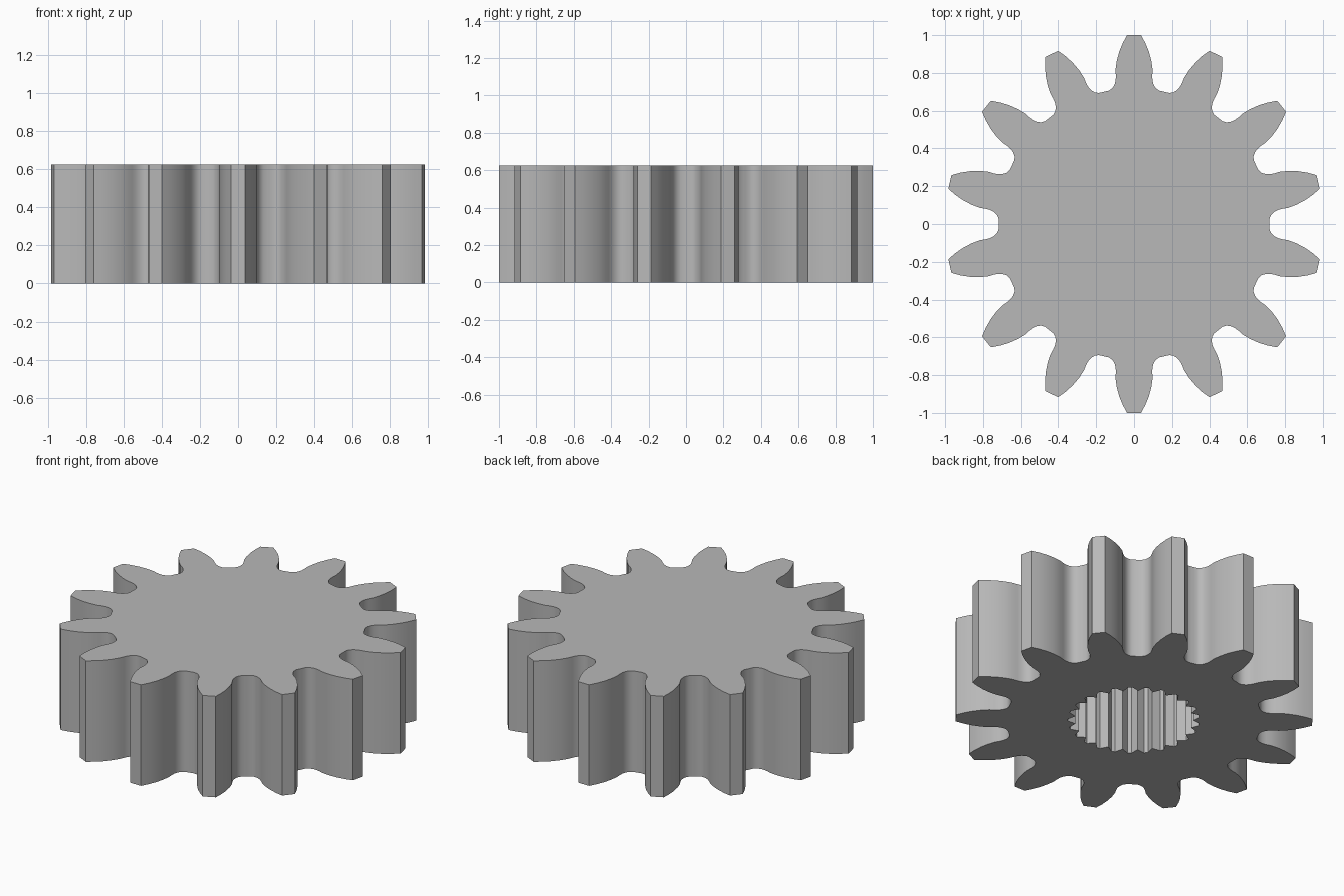
import bpy, bmesh, math
from mathutils import Matrix, Vector

HEIGHT = 0.625
TEETH = 14
BORE_TEETH = 25
BORE_DEPTH = 0.5

cube = bpy.data.objects.get("Cube")
if cube:
    bpy.data.objects.remove(cube, do_unlink=True)

grey = bpy.data.materials.new("plain_grey")
grey.use_nodes = True
colour = (0.48, 0.48, 0.48, 1)
grey.diffuse_color = colour
grey.node_tree.nodes["Principled BSDF"].inputs["Base Color"].default_value = colour


def prism(name, outline, z0, z1):
    """Extrude a closed outline from z0 to z1."""
    bm = bmesh.new()
    face = bm.faces.new([bm.verts.new((p.x, p.y, z0)) for p in outline])
    top = bmesh.ops.extrude_face_region(bm, geom=[face])["geom"]
    verts = [v for v in top if isinstance(v, bmesh.types.BMVert)]
    bmesh.ops.translate(bm, verts=verts, vec=(0, 0, z1 - z0))
    bmesh.ops.recalc_face_normals(bm, faces=bm.faces)
    mesh = bpy.data.meshes.new(name)
    bm.to_mesh(mesh)
    bm.free()
    mesh.materials.append(grey)
    obj = bpy.data.objects.new(name, mesh)
    bpy.context.collection.objects.link(obj)
    return obj


def repeat(points, count):
    """Repeat a run of points clockwise around the axis."""
    return [Matrix.Rotation(-math.tau * i / count, 2) @ p
            for i in range(count) for p in points]


# Half tooth from tip to root: bulging flank, narrow neck, rounded root
half = [(0.037, 1.0), (0.06, 0.957), (0.079, 0.91), (0.092, 0.86),
        (0.098, 0.815), (0.096, 0.785), (0.097, 0.76), (0.103, 0.738),
        (0.115, 0.718), (0.133, 0.706), (0.155, 0.701)]
right_side = [Vector(p) for p in half]
left_side = [Vector((-p.x, p.y)) for p in reversed(right_side)]
gear = prism("gear", repeat(left_side + right_side, TEETH), 0, HEIGHT)

# Blind splined socket in the underside
pitch = math.tau / BORE_TEETH
spline = [Vector((r * math.sin(a * pitch), r * math.cos(a * pitch)))
          for r, a in ((0.33, -0.5), (0.37, -0.12), (0.37, 0.12))]
cutter = prism("socket_cutter", repeat(spline, BORE_TEETH), -0.1, BORE_DEPTH)

cut = gear.modifiers.new("socket", "BOOLEAN")
cut.operation = "DIFFERENCE"
cut.solver = "EXACT"
cut.object = cutter
bpy.context.view_layer.objects.active = gear
gear.select_set(True)
bpy.ops.object.modifier_apply(modifier=cut.name)
bpy.data.objects.remove(cutter, do_unlink=True)

# Smooth flanks with crisp rims, tips and splines
bpy.ops.object.shade_smooth_by_angle(angle=math.radians(30))
